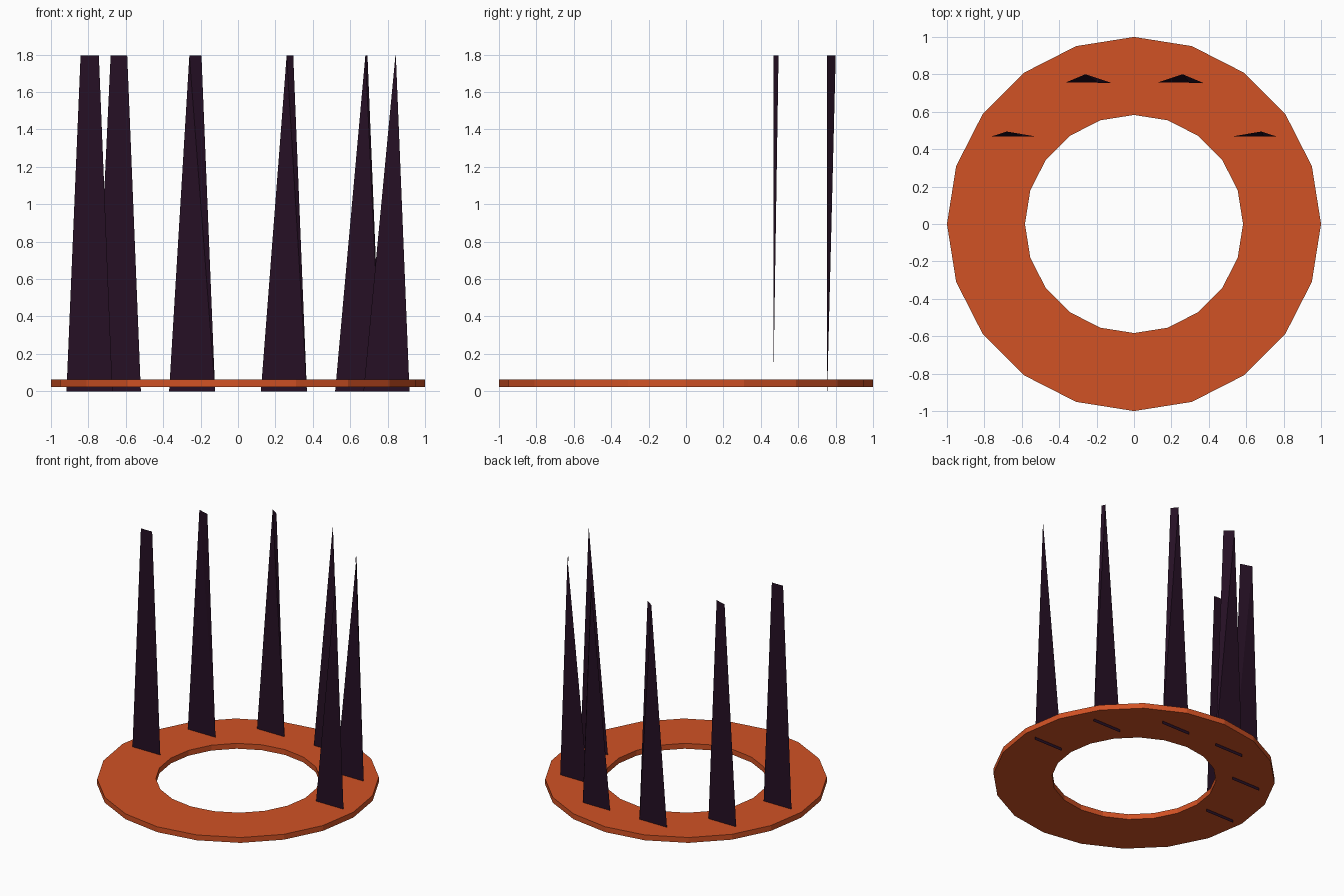
import bpy
import bmesh
from math import cos, sin, pi
from mathutils import Vector

cube = bpy.data.objects.get("Cube")
if cube:
    bpy.data.objects.remove(cube, do_unlink=True)


def make_material(name, rgb):
    mat = bpy.data.materials.new(name)
    mat.use_nodes = True
    colour = (*rgb, 1)
    mat.diffuse_color = colour
    mat.node_tree.nodes["Principled BSDF"].inputs["Base Color"].default_value = colour
    return mat


def add_object(name, bm, mat):
    mesh = bpy.data.meshes.new(name)
    bm.to_mesh(mesh)
    bm.free()
    mesh.materials.append(mat)
    obj = bpy.data.objects.new(name, mesh)
    bpy.context.collection.objects.link(obj)
    return obj


orange = make_material("burnt orange", (0.64, 0.084, 0.018))
plum = make_material("dark plum", (0.019, 0.005, 0.018))

# Flat ring: a rectangular section swept around twenty sides
SIDES = 20
section = [(1.0, 0.022), (1.0, 0.064), (0.583, 0.064), (0.583, 0.022)]
bm = bmesh.new()
loops = []
for i in range(SIDES):
    a = 2 * pi * i / SIDES
    loops.append([bm.verts.new((r * cos(a), r * sin(a), z)) for r, z in section])
for i in range(SIDES):
    here, there = loops[i], loops[(i + 1) % SIDES]
    for j in range(4):
        k = (j + 1) % 4
        bm.faces.new((here[j], there[j], there[k], here[k]))
bmesh.ops.recalc_face_normals(bm, faces=bm.faces[:])
add_object("ring", bm, orange)

# Six thin blades along the back half, each with a slightly twisted tip
RADIUS, HALF, HEIGHT = 0.794, 0.123, 1.795
for i in range(6):
    a = pi * i / 5
    base = Vector((RADIUS * cos(a), RADIUS * sin(a), 0))
    top = Vector((0, 0, HEIGHT))
    bm = bmesh.new()
    left, right, tip_right, tip_left = [bm.verts.new(p) for p in (
        base - Vector((HALF, 0, 0)),
        base + Vector((HALF, 0, 0)),
        base + Vector((0.05, 0, 0)) + top,
        base * 1.06 + top)]
    bm.faces.new((left, right, tip_left))
    bm.faces.new((right, tip_right, tip_left))
    add_object(f"blade_{i + 1}", bm, plum)
